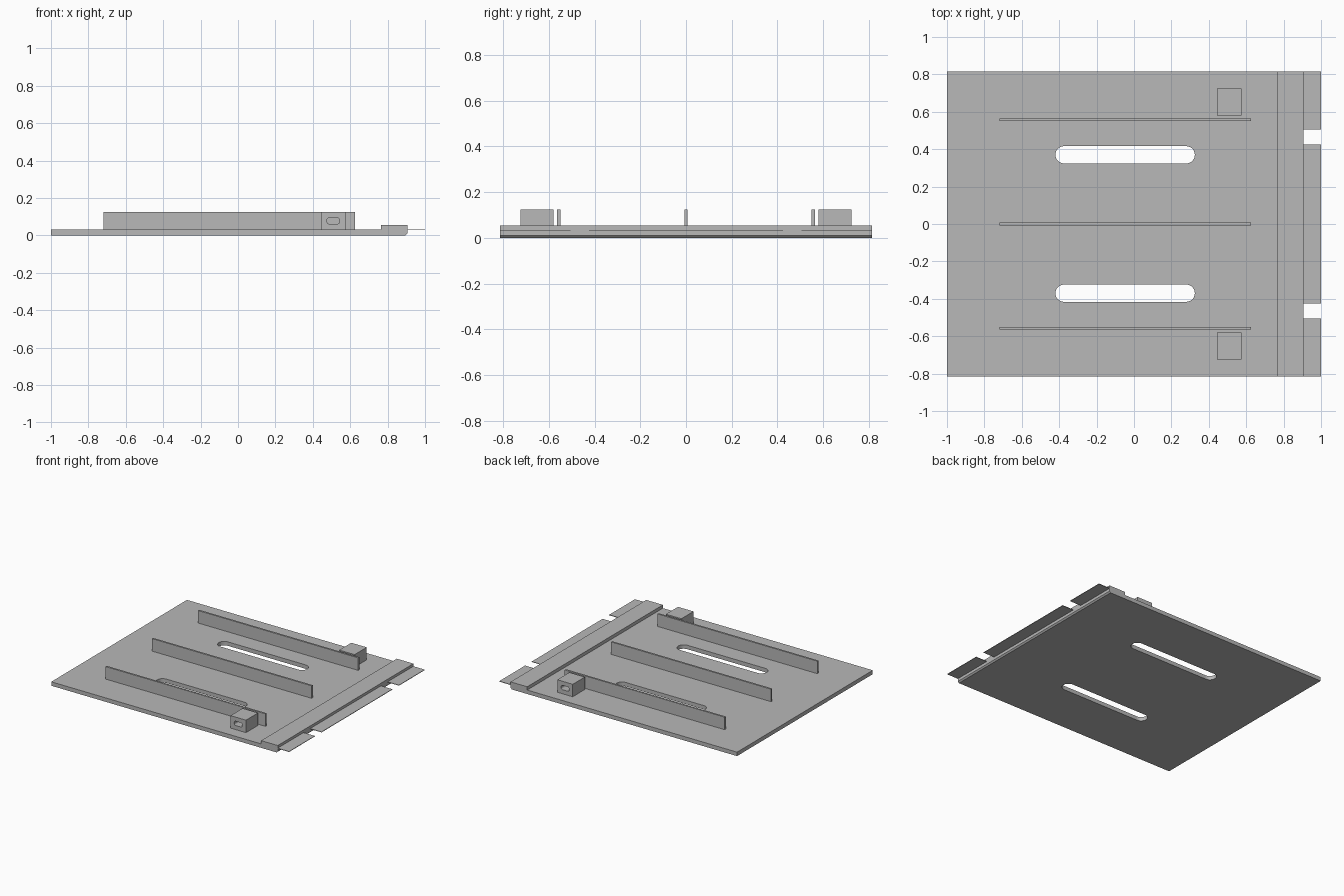
import bpy, bmesh, math

cube = bpy.data.objects.get("Cube")
if cube:
    bpy.data.objects.remove(cube, do_unlink=True)

GREY = (0.48, 0.48, 0.48, 1)
grey = bpy.data.materials.new("plain grey")
grey.use_nodes = True
grey.diffuse_color = GREY
grey.node_tree.nodes["Principled BSDF"].inputs["Base Color"].default_value = GREY


def prism(name, outline, depth, axis):
    """Extrude a closed outline of 3D points along an axis (1 = y, 2 = z)."""
    bm = bmesh.new()
    face = bm.faces.new([bm.verts.new(p) for p in outline])
    moved = bmesh.ops.extrude_face_region(bm, geom=[face])["geom"]
    for v in moved:
        if isinstance(v, bmesh.types.BMVert):
            v.co[axis] += depth
    bmesh.ops.recalc_face_normals(bm, faces=bm.faces)
    mesh = bpy.data.meshes.new(name)
    bm.to_mesh(mesh)
    bm.free()
    mesh.materials.append(grey)
    obj = bpy.data.objects.new(name, mesh)
    bpy.context.scene.collection.objects.link(obj)
    return obj


def box(name, x0, x1, y0, y1, z0, z1):
    return prism(name, [(x0, y0, z0), (x1, y0, z0), (x1, y1, z0), (x0, y1, z0)], z1 - z0, 2)


def rounded(x0, x1, v0, v1, radius, steps=10):
    """Rounded rectangle as 2D points."""
    corners = [(x1, v1, -1, -1), (x0, v1, 1, -1), (x0, v0, 1, 1), (x1, v0, -1, 1)]
    pts = []
    for i, (x, v, sx, sv) in enumerate(corners):
        for k in range(steps + 1):
            a = math.pi / 2 * (i + k / steps)
            pts.append((x + sx * radius + radius * math.cos(a),
                        v + sv * radius + radius * math.sin(a)))
    return pts


def cut(obj, cutter):
    mod = obj.modifiers.new("cut", 'BOOLEAN')
    mod.operation = 'DIFFERENCE'
    mod.solver = 'EXACT'
    mod.object = cutter
    cutter.hide_render = True
    cutter.hide_set(True)
    cutter.display_type = 'WIRE'


# Base plate with raised edge lip and chamfered lower edge
T, TOP, HALF = 0.03, 0.125, 0.815
profile = [(-1, 0), (0.895, 0), (0.905, 0.01), (0.905, 0.055),
           (0.765, 0.055), (0.765, T), (-1, T)]
plate = prism("base_plate", [(x, -HALF, z) for x, z in profile], 2 * HALF, 1)

# Thin edge tabs separated by two notches
for name, y0, y1 in (("front_tab", -HALF, -0.505), ("middle_tab", -0.425, 0.425),
                     ("back_tab", 0.505, HALF)):
    box(name, 0.9, 1.0, y0, y1, 0.031, 0.035)

# Long upright ribs
for name, y in (("front_rib", -0.557), ("middle_rib", 0), ("back_rib", 0.557)):
    box(name, -0.72, 0.625, y - 0.007, y + 0.007, T, TOP)

for side, s in (("front", -1), ("back", 1)):
    # Long slot through the plate
    slot = [(x, y, -0.05) for x, y in
            rounded(-0.42, 0.325, s * 0.37 - 0.046, s * 0.37 + 0.046, 0.0455)]
    cut(plate, prism(side + "_slot_cutter", slot, 0.15, 2))
    # Block with a rounded opening
    y0, y1 = sorted((s * 0.58, s * 0.725))
    block = box(side + "_block", 0.445, 0.575, y0, y1, T, TOP)
    hole = [(x, y0 - 0.02, z) for x, z in rounded(0.476, 0.543, 0.061, 0.094, 0.012, 5)]
    cut(block, prism(side + "_hole_cutter", hole, y1 - y0 + 0.04, 1))
